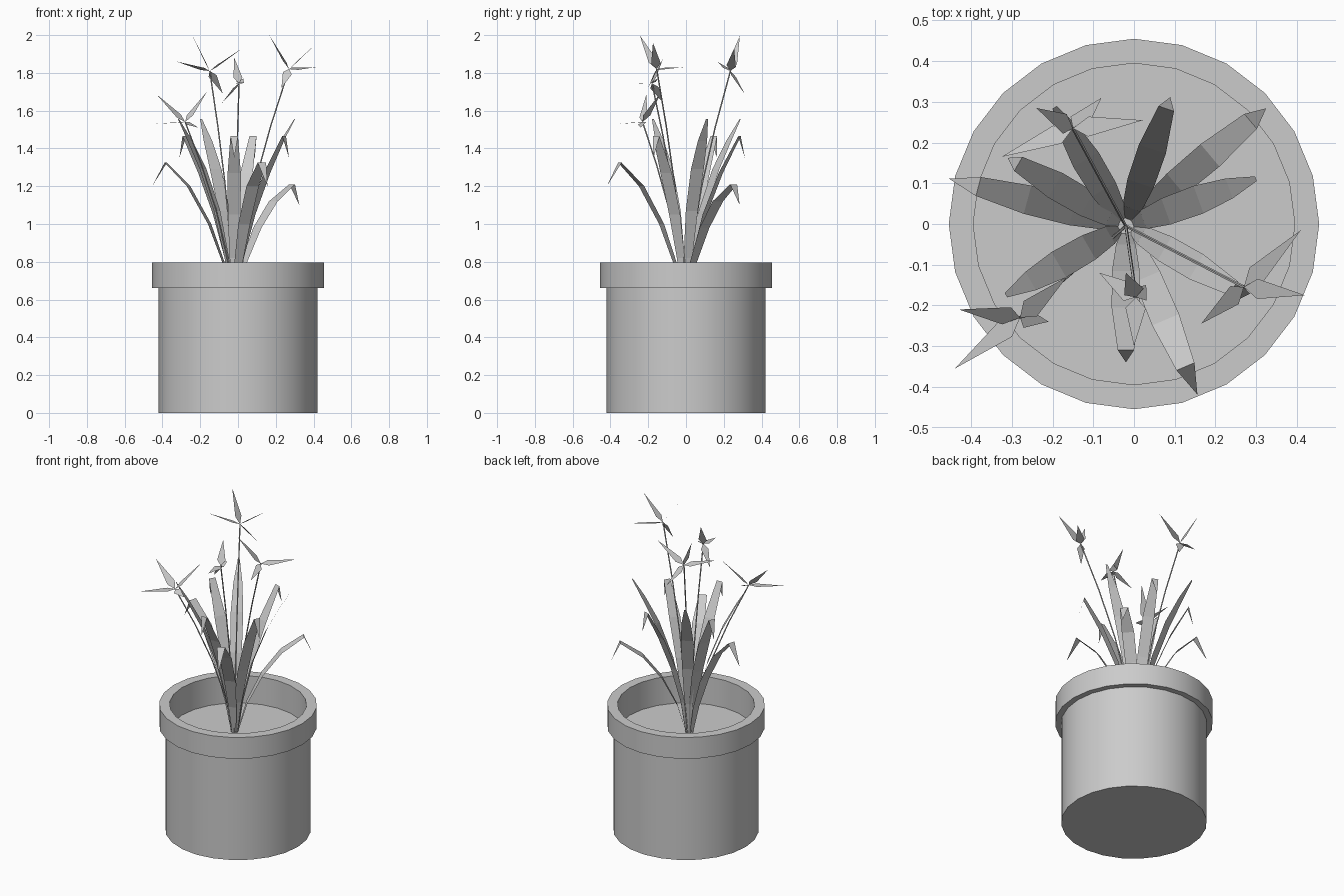
import bpy, bmesh, math
from mathutils import Vector

cube = bpy.data.objects.get("Cube")
if cube:
    bpy.data.objects.remove(cube, do_unlink=True)

grey = bpy.data.materials.new("plain grey")
grey.use_nodes = True
grey.diffuse_color = (0.6, 0.6, 0.6, 1)
grey.node_tree.nodes["Principled BSDF"].inputs["Base Color"].default_value = (0.6, 0.6, 0.6, 1)

SOIL = 0.62
BASE = Vector((-0.02, -0.005, 0))


def finish(name, bm):
    mesh = bpy.data.meshes.new(name)
    bm.to_mesh(mesh)
    bm.free()
    mesh.materials.append(grey)
    obj = bpy.data.objects.new(name, mesh)
    bpy.context.collection.objects.link(obj)
    return obj


def smooth(obj):
    bpy.ops.object.select_all(action="DESELECT")
    obj.select_set(True)
    bpy.context.view_layer.objects.active = obj
    bpy.ops.object.shade_smooth_by_angle(angle=math.radians(30))


def lathe(name, profile, sides=24):
    """Turn a radius/height profile into rings, capped at both ends."""
    bm = bmesh.new()
    rings = []
    for r, z in profile:
        rings.append([bm.verts.new((r * math.cos(i * math.tau / sides),
                                    r * math.sin(i * math.tau / sides), z))
                      for i in range(sides)])
    for a, b in zip(rings, rings[1:]):
        for i in range(sides):
            j = (i + 1) % sides
            bm.faces.new((a[i], a[j], b[j], b[i]))
    bm.faces.new(rings[0][::-1])
    bm.faces.new(rings[-1])
    smooth(finish(name, bm))


def leaf(name, azimuth, path):
    """Flat strip along (reach, height, half width) points, ending in a point."""
    a = math.radians(azimuth)
    out = Vector((math.cos(a), math.sin(a), 0))
    side = Vector((-math.sin(a), math.cos(a), 0))
    bm = bmesh.new()
    rows = []
    for reach, z, w in path:
        p = BASE + out * reach + Vector((0, 0, z))
        rows.append([bm.verts.new(p)] if w == 0 else
                    [bm.verts.new(p - side * w), bm.verts.new(p + side * w)])
    for r, s in zip(rows, rows[1:]):
        bm.faces.new(r + s[::-1])
    finish(name, bm)


def stem(name, points, radius=0.004, sides=5):
    """Thin tube through the points."""
    bm = bmesh.new()
    rings = []
    for p in points:
        rings.append([bm.verts.new((p[0] + radius * math.cos(i * math.tau / sides),
                                    p[1] + radius * math.sin(i * math.tau / sides), p[2]))
                      for i in range(sides)])
    for a, b in zip(rings, rings[1:]):
        for i in range(sides):
            j = (i + 1) % sides
            bm.faces.new((a[i], a[j], b[j], b[i]))
    smooth(finish(name, bm))


def blossom(name, centre, axis, tips):
    """Star of slim kite-shaped petals."""
    bm = bmesh.new()
    c = Vector(centre)
    for t in tips:
        d = Vector(t) - c
        side = d.cross(axis).normalized() * 0.025
        mid = c + d * 0.22
        corners = [bm.verts.new(p) for p in (c, mid - side, Vector(t), mid + side)]
        bm.faces.new((corners[0], corners[1], corners[2]))
        bm.faces.new((corners[0], corners[2], corners[3]))
    finish(name, bm)


# Pot with a thick rim, and the soil surface inside it
lathe("pot", [(0.42, 0), (0.42, 0.66), (0.455, 0.66), (0.455, 0.795),
              (0.395, 0.795), (0.395, SOIL)])

# Leaf shapes: upright, nodding tip, and arching
upright = [(0.018, SOIL, 0.012), (0.045, 0.82, 0.024), (0.105, 1.07, 0.034),
           (0.19, 1.29, 0.036), (0.27, 1.44, 0.026), (0.34, 1.555, 0.006)]
nodding = [(0.018, SOIL, 0.012), (0.045, 0.82, 0.024), (0.11, 1.05, 0.034),
           (0.20, 1.27, 0.035), (0.305, 1.465, 0.02), (0.335, 1.35, 0)]
arching = [(0.018, SOIL, 0.012), (0.06, 0.8, 0.024), (0.135, 1.0, 0.034),
           (0.25, 1.2, 0.036), (0.375, 1.325, 0.024), (0.45, 1.2, 0)]
low_arch = [(0.018, SOIL, 0.012), (0.07, 0.8, 0.024), (0.16, 0.98, 0.034),
            (0.27, 1.12, 0.036), (0.40, 1.21, 0.024), (0.45, 1.1, 0)]
for kind, shape, angles in (("upright", upright, (20, 121, 210)),
                            ("nodding", nodding, (71, 150, 270, 330)),
                            ("arching", arching, (165, 293)),
                            ("low_arching", low_arch, (40,))):
    for n, angle in enumerate(angles, 1):
        leaf(f"{kind}_leaf_{n}", angle, shape)

# Flowers: centre followed by the petal tips
flowers = {
    "back": ((-0.15, 0.235, 1.81), [(-0.24, 0.285, 1.995), (0.022, 0.255, 1.93),
                                    (-0.325, 0.165, 1.86), (-0.08, 0.31, 1.69)]),
    "front": ((0.005, -0.18, 1.745), [(-0.02, -0.12, 1.88), (0.03, -0.15, 1.77),
                                      (-0.085, -0.12, 1.64), (0.0, -0.3, 1.74)]),
    "left": ((0.27, -0.155, 1.82), [(0.165, -0.245, 2.0), (0.42, -0.175, 1.96),
                                    (0.41, -0.015, 1.83), (0.23, -0.2, 1.72)]),
    "right": ((-0.28, -0.23, 1.54), [(-0.43, -0.21, 1.685), (-0.44, -0.355, 1.53),
                                     (-0.165, -0.13, 1.70), (-0.21, -0.24, 1.51)]),
}
for place, (centre, tips) in flowers.items():
    c = Vector(centre)
    foot = BASE + Vector((0, 0, SOIL))
    points = []
    for t in (0, 0.25, 0.5, 0.75, 1):
        p = foot.lerp(c, t)
        flat = (c - foot) * (t - 0.12 * math.sin(math.pi * t))
        points.append((foot.x + flat.x, foot.y + flat.y, p.z))
    stem(f"{place}_flower_stem", points)
    blossom(f"{place}_flower", centre, (c - foot).normalized(), tips)
